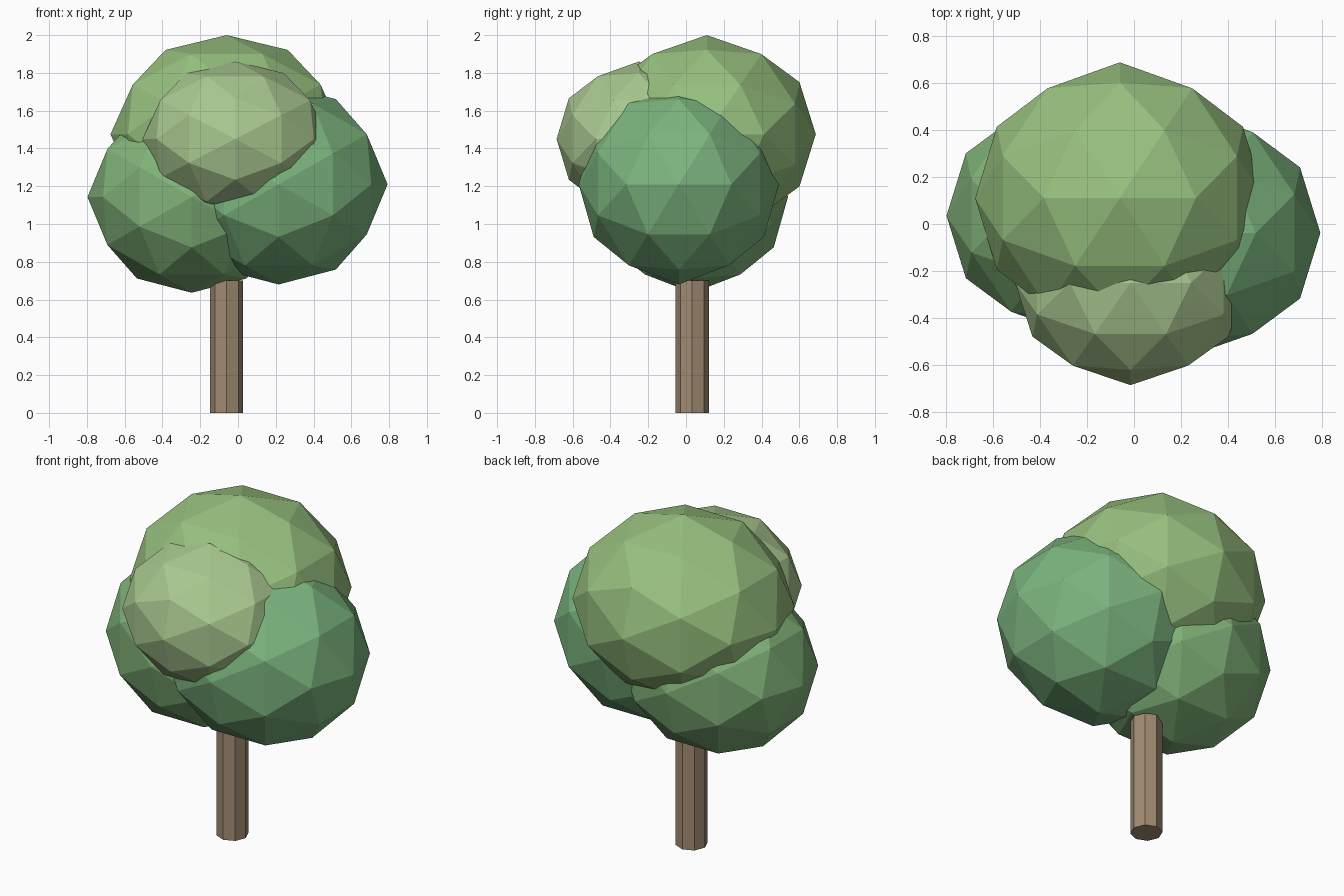
import bpy, bmesh, math
from mathutils import Matrix

if "Cube" in bpy.data.objects:
    bpy.data.objects.remove(bpy.data.objects["Cube"])


def add_part(name, bm, color):
    mesh = bpy.data.meshes.new(name)
    bm.to_mesh(mesh)
    bm.free()
    mat = bpy.data.materials.new(name + "_color")
    mat.diffuse_color = (*color, 1)
    mat.use_nodes = True
    mat.node_tree.nodes["Principled BSDF"].inputs["Base Color"].default_value = mat.diffuse_color
    mesh.materials.append(mat)
    obj = bpy.data.objects.new(name, mesh)
    bpy.context.collection.objects.link(obj)
    return obj


# Tilt that lays an edge of the icosphere flat across the top
TILT = Matrix.Rotation(-math.atan(2 / (1 + math.sqrt(5))), 4, 'Y')


def foliage(name, center, radii, color):
    bm = bmesh.new()
    bmesh.ops.create_icosphere(bm, subdivisions=2, radius=1,
                               matrix=Matrix.Diagonal((*radii, 1)) @ TILT)
    add_part(name, bm, color).location = center


# Leaf clumps
foliage("foliage_top", (-0.06, 0.11, 1.475), (0.615, 0.577, 0.525), (0.31, 0.53, 0.21))
foliage("foliage_front", (-0.015, -0.25, 1.45), (0.49, 0.435, 0.41), (0.40, 0.58, 0.28))
foliage("foliage_right", (0.215, -0.038, 1.21), (0.577, 0.53, 0.53), (0.20, 0.46, 0.21))
foliage("foliage_left", (-0.245, 0.035, 1.143), (0.552, 0.505, 0.507), (0.22, 0.45, 0.19))

# Octagonal trunk, corners on the axes
H = 0.70
bm = bmesh.new()
bmesh.ops.create_cone(bm, cap_ends=True, segments=8, radius1=0.0875, radius2=0.0875,
                      depth=H, matrix=Matrix.Translation((0, 0, H / 2)))
add_part("trunk", bm, (0.36, 0.26, 0.17)).location = (-0.06, 0.033, 0)
